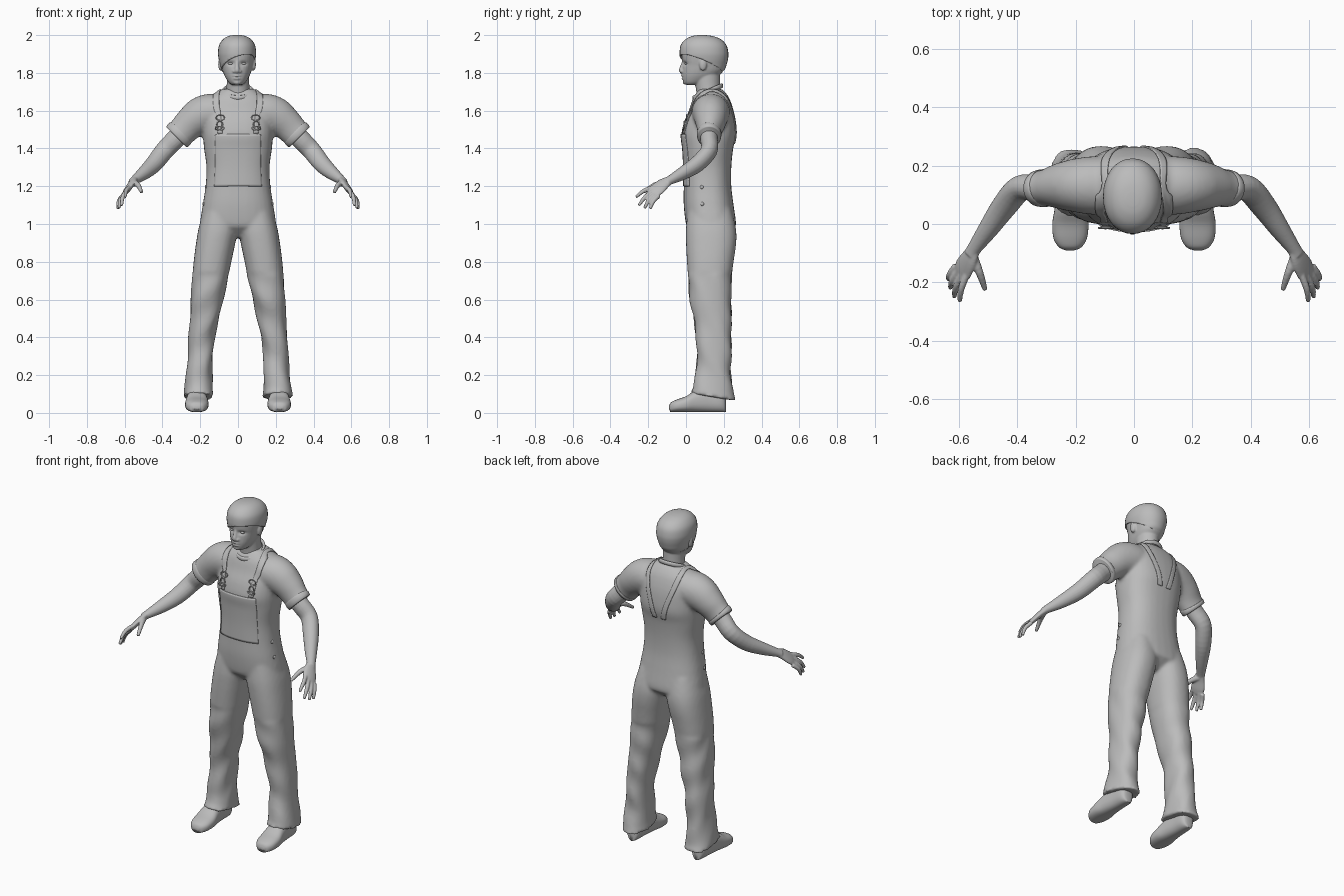
import bpy, bmesh, math
from mathutils import Vector
from mathutils.bvhtree import BVHTree

if "Cube" in bpy.data.objects:
    bpy.data.objects.remove(bpy.data.objects["Cube"])

grey = bpy.data.materials.new("plain grey")
grey.diffuse_color = (0.5, 0.5, 0.5, 1)
grey.use_nodes = True
grey.node_tree.nodes["Principled BSDF"].inputs["Base Color"].default_value = grey.diffuse_color
TAU = 2 * math.pi


def make(name, bm):
    me = bpy.data.meshes.new(name)
    bmesh.ops.recalc_face_normals(bm, faces=bm.faces)
    bm.to_mesh(me)
    bm.free()
    ob = bpy.data.objects.new(name, me)
    bpy.context.collection.objects.link(ob)
    me.materials.append(grey)
    me.shade_smooth()
    return ob


def skin(bm, rings):
    """Bridge rings of points into a closed skin."""
    vs = [[bm.verts.new(p) for p in r] for r in rings]
    n = len(vs[0])
    for a, b in zip(vs, vs[1:]):
        for i in range(n):
            bm.faces.new((a[i], a[(i + 1) % n], b[(i + 1) % n], b[i]))
    bm.faces.new(vs[0])
    bm.faces.new(vs[-1])


def smooth_steps(rows, k=4):
    """Catmull-Rom interpolation of rows of numbers."""
    out = []
    for i in range(len(rows) - 1):
        a, b, c, d = (rows[min(max(i + j, 0), len(rows) - 1)] for j in (-1, 0, 1, 2))
        for s in range(k):
            t = s / k
            out.append([0.5 * (2 * q + (r - p) * t + (2 * p - 5 * q + 4 * r - w) * t * t
                               + (3 * q - p - 3 * r + w) * t ** 3) for p, q, r, w in zip(a, b, c, d)])
    return out + [list(rows[-1])]


def oval(c, u, v, e=2.0, n=32):
    pts = []
    for i in range(n):
        ca, sa = math.cos(TAU * i / n), math.sin(TAU * i / n)
        pts.append(c + u * math.copysign(abs(ca) ** (2 / e), ca) + v * math.copysign(abs(sa) ** (2 / e), sa))
    return pts


def stack(bm, rows, e=2.0, tilt=None):
    """Rows of z, x0, x1, y0, y1."""
    rings = []
    for z, x0, x1, y0, y1 in smooth_steps(rows):
        r = oval(Vector(((x0 + x1) / 2, (y0 + y1) / 2, z)), Vector(((x1 - x0) / 2, 0, 0)),
                 Vector((0, (y1 - y0) / 2, 0)), e)
        if tilt:
            for p in r:
                p.z += tilt(p)
        rings.append(r)
    skin(bm, rings)


def tube(bm, rows, wide=(0, 1, 0), n=20, k=4):
    """Rows of x, y, z, radius along the wide axis, other radius."""
    rows = smooth_steps(rows, k)
    rings = []
    for i, r in enumerate(rows):
        t = Vector(rows[min(i + 1, len(rows) - 1)][:3]) - Vector(rows[max(i - 1, 0)][:3])
        t.normalize()
        w = Vector(wide)
        w = (w - t * w.dot(t)).normalized()
        rings.append(oval(Vector(r[:3]), w * r[3], t.cross(w) * r[4], n=n))
    skin(bm, rings)


def ball(bm, loc, size):
    for v in bmesh.ops.create_uvsphere(bm, u_segments=16, v_segments=10, radius=1)["verts"]:
        v.co = Vector([a * s + b for a, s, b in zip(v.co, size, loc)])


def mirrored(ob):
    ob.modifiers.new("mirror", 'MIRROR').use_mirror_merge = False
    return ob


def fuse(ob, voxel, rounds):
    """Merge overlapping skins into one smooth surface."""
    m = ob.modifiers.new("fuse", 'REMESH')
    m.mode, m.voxel_size, m.use_smooth_shade = 'VOXEL', voxel, True
    s = ob.modifiers.new("soften", 'SMOOTH')
    s.iterations, s.factor = rounds, 0.5
    dg = bpy.context.evaluated_depsgraph_get()
    me = bpy.data.meshes.new_from_object(ob.evaluated_get(dg))
    ob.modifiers.clear()
    ob.data = me
    me.materials.clear()
    me.materials.append(grey)
    me.shade_smooth()


# Clothes: torso, trouser legs and short sleeves
bm = bmesh.new()
T = [(.93, .09, .06, .2), (.97, .17, .02, .25), (1.0, .2, 0, .265), (1.1, .187, -.012, .252), (1.2, .172, -.012, .24),
     (1.3, .167, -.012, .24), (1.4, .18, -.017, .25), (1.47, .185, -.025, .265), (1.54, .185, -.01, .262),
     (1.6, .18, .015, .252), (1.66, .155, .035, .232), (1.695, .115, .055, .21), (1.715, .085, .07, .19)]
stack(bm, [(z, -w, w, a, b) for z, w, a, b in T], 2.4)
L = [(.075, .13, .29, .02, .265), (.12, .135, .285, .035, .25), (.2, .135, .275, .05, .238), (.3, .134, .267, .058, .24),
     (.4, .122, .262, .053, .24), (.5, .1, .254, .04, .24), (.6, .078, .25, .02, .24), (.7, .055, .243, .012, .24),
     (.8, .035, .235, .005, .252), (.9, .014, .222, 0, .266), (.98, 0, .208, 0, .264), (1.08, .01, .18, .01, .24)]
hem = lambda p: max(0, .2 - p.z) * (.14 - p.y) * 1.3 + max(0, .12 - p.z) * .2
S = [(.03, .13, 1.6, .1, .08), (.14, .132, 1.59, .1, .1), (.2, .132, 1.57, .092, .1), (.25, .13, 1.535, .08, .087),
     (.29, .125, 1.495, .066, .079), (.322, .122, 1.463, .061, .077)]
for s in (1, -1):
    part = bmesh.new()
    stack(part, L, 2.3, hem)
    tube(part, S, n=32)
    for v in part.verts:
        v.co.x *= s
        # knee and shin folds in the cloth
        if v.co.z < .75:
            a = math.atan2(v.co.y - .14, abs(v.co.x) - .19)
            v.co.y += .004 * math.sin(v.co.z * 34 + 2 * a + s)
            v.co.x += .003 * math.sin(v.co.z * 27 + 3 * a)
    me = bpy.data.meshes.new("half")
    bmesh.ops.recalc_face_normals(part, faces=part.faces)
    part.to_mesh(me)
    bm.from_mesh(me)
    part.free()
    bpy.data.meshes.remove(me)
clothes = make("overalls_and_shirt", bm)
fuse(clothes, .01, 5)
tree = BVHTree.FromPolygons([v.co for v in clothes.data.vertices], [p.vertices[:] for p in clothes.data.polygons])

# Arms, hands and fingers
bm = bmesh.new()
tube(bm, [(.26, .125, 1.52, .045, .05), (.33, .122, 1.45, .046, .052), (.39, .122, 1.388, .044, .05),
          (.445, .06, 1.318, .042, .046), (.5, -.018, 1.268, .034, .036), (.548, -.085, 1.232, .025, .023),
          (.56, -.105, 1.222, .027, .021)])
tube(bm, [(.545, -.08, 1.235, .022, .018), (.565, -.12, 1.212, .036, .017), (.585, -.155, 1.182, .042, .015),
          (.595, -.18, 1.165, .034, .01)], (1, 1, -1))
fingers = [((.572, -.17, 1.196), (.597, -.265, 1.143)), ((.588, -.168, 1.178), (.616, -.25, 1.098)),
           ((.6, -.158, 1.162), (.63, -.22, 1.083)), ((.61, -.143, 1.15), (.636, -.19, 1.08))]
for a, b in fingers:
    a, b = Vector(a), Vector(b)
    mid = a.lerp(b, .5) + Vector((.008, -.006, .006))
    tube(bm, [(*a, .012, .012), (*mid, .0115, .0115), (*b, .008, .008)], (1, 1, -1), 12)
tube(bm, [(.555, -.105, 1.218, .018, .018), (.53, -.165, 1.207, .014, .014), (.51, -.225, 1.168, .009, .009)], n=12)
arms = mirrored(make("arms_and_hands", bm))
fuse(arms, .0045, 3)

# Head with neck, ears, nose and lips
H = [(1.737, .028, -.002, .07), (1.75, .045, -.013, .11), (1.78, .064, -.02, .165), (1.81, .076, -.02, .198),
     (1.84, .083, -.018, .21), (1.87, .09, -.02, .217), (1.9, .093, -.022, .218), (1.94, .087, -.016, .208),
     (1.97, .067, .008, .18), (1.987, .04, .042, .14), (1.993, .012, .075, .1)]
skull = [(z, -w - .005, w - .005, a, b) for z, w, a, b in H]
bm = bmesh.new()
stack(bm, skull, 2.2)
stack(bm, [(1.64, -.08, .08, .05, .2), (1.69, -.064, .064, .055, .183), (1.73, -.06, .06, .05, .18),
           (1.8, -.06, .06, .04, .18)])
tube(bm, [(-.005, -.012, 1.868, .008, .007), (-.005, -.022, 1.835, .01, .009), (-.005, -.027, 1.812, .014, .011),
          (-.005, -.014, 1.803, .016, .01)], (1, 0, 0), 12)
ball(bm, (-.005, -.018, 1.784), (.022, .009, .006))
ball(bm, (-.005, -.016, 1.772), (.019, .009, .007))
ball(bm, (-.005, -.006, 1.75), (.02, .01, .012))
for s in (1, -1):
    ball(bm, (-.005 + s * .088, .09, 1.845), (.012, .02, .034))
    ball(bm, (-.005 + s * .016, -.02, 1.808), (.009, .01, .008))
head = make("head", bm)
fuse(head, .005, 3)
# Eye sockets and lip line
for v in head.data.vertices:
    if v.co.y < .03:
        x, z = abs(v.co.x + .005), v.co.z
        v.co.y += .011 * math.exp(-((x - .034) / .02) ** 2 - ((z - .85 - 1) / .011) ** 2)
        v.co.y += .006 * math.exp(-(x / .022) ** 4 - ((z - 1.778) / .0035) ** 2)
bm = bmesh.new()
for s in (1, -1):
    ball(bm, (-.005 + s * .034, .001, 1.85), (.014, .009, .007))
make("eyes", bm)

# Hair cap, cut along a slanted hairline with a swept fringe
bm = bmesh.new()
stack(bm, [(z + .007, x0 - .008, x1 + .008, a - .012, b + .006) for z, x0, x1, a, b in skull[2:]], 2.1)
bmesh.ops.bisect_plane(bm, geom=bm.verts[:] + bm.edges[:] + bm.faces[:], plane_co=(0, -.03, 1.888),
                       plane_no=Vector((-.32, .4, 1)).normalized(), clear_inner=True)
hair = make("hair", bm)
m = hair.modifiers.new("thickness", 'SOLIDIFY')
m.thickness, m.offset = .01, -1

# Shoes
bm = bmesh.new()
rings = []
for y, w, h in smooth_steps([(-.09, .015, .035), (-.08, .038, .055), (-.05, .057, .07), (0, .062, .088), (.05, .055, .118),
                             (.12, .047, .135), (.18, .043, .13), (.205, .032, .11), (.212, .015, .08)]):
    low = .018 if y < -.085 else .004
    rings.append(oval(Vector((.217 + .01 * (.1 - y), y, (h + low) / 2)), Vector((w, 0, 0)),
                      Vector((0, 0, (h - low) / 2)), 2.5))
skin(bm, rings)
mirrored(make("shoes", bm))


def patch(name, rows, lift, thick):
    """Sheet of points laid on the clothes."""
    bm = bmesh.new()
    grid = []
    for r in rows:
        line = []
        for p in r:
            co, no, _, _ = tree.find_nearest(Vector(p))
            line.append(bm.verts.new(co + no * lift))
        grid.append(line)
    for a, b in zip(grid, grid[1:]):
        for i in range(len(a) - 1):
            bm.faces.new((a[i], a[i + 1], b[i + 1], b[i]))
    ob = make(name, bm)
    m = ob.modifiers.new("thickness", 'SOLIDIFY')
    m.thickness, m.offset = thick, 0
    return ob


# Bib panel on the chest
rows = []
for j in range(25):
    z = 1.2 + .275 * j / 24
    w = .15 - .02 * j / 24
    rows.append([(w * (i / 12 - 1), -.02, z) for i in range(25)])
patch("bib", rows, .001, .006)

# Shoulder straps meeting at the back
path = smooth_steps([(.1, -.03, 1.48), (.112, 0, 1.59), (.12, .05, 1.68), (.12, .13, 1.74), (.11, .21, 1.7),
                     (.085, .26, 1.6), (.05, .28, 1.5), (.03, .27, 1.42)], 6)
mirrored(patch("straps", [[(x + d * .0075, y, z) for d in (-2, -1, 0, 1, 2)] for x, y, z in path], .002, .006))

# Strap buckles and side buttons
bm = bmesh.new()
for z, w, h in ((1.575, .022, .015), (1.53, .016, .02), (1.51, .024, .01)):
    co, no, _, _ = tree.find_nearest(Vector((.103, -.03, z)))
    c = co + no * .008
    loop = [(c.x + w * math.cos(TAU * i / 12), c.y, c.z + h * math.sin(TAU * i / 12), .003, .003) for i in range(13)]
    tube(bm, loop, no, 8, 1)
ball(bm, c, (.009, .005, .009))
for z in (1.205, 1.115):
    co = tree.find_nearest(Vector((.25, .07, z)))[0]
    ball(bm, co, (.006, .01, .01))
mirrored(make("buckles_and_buttons", bm))

# Shirt collar and sleeve cuffs
bm = bmesh.new()
tube(bm, [(.077 * math.cos(a), .115 + .074 * math.sin(a), 1.7 + .032 * math.sin(a), .013, .008)
          for a in (TAU * i / 32 for i in range(33))], (0, 0, 1), 10, 1)
make("collar", bm)
bm = bmesh.new()
tube(bm, [(.303, .124, 1.483, .062, .076), (.308, .123, 1.478, .065, .08), (.324, .122, 1.462, .063, .078),
          (.326, .122, 1.46, .057, .07)], n=32, k=2)
mirrored(make("sleeve_cuffs", bm))
